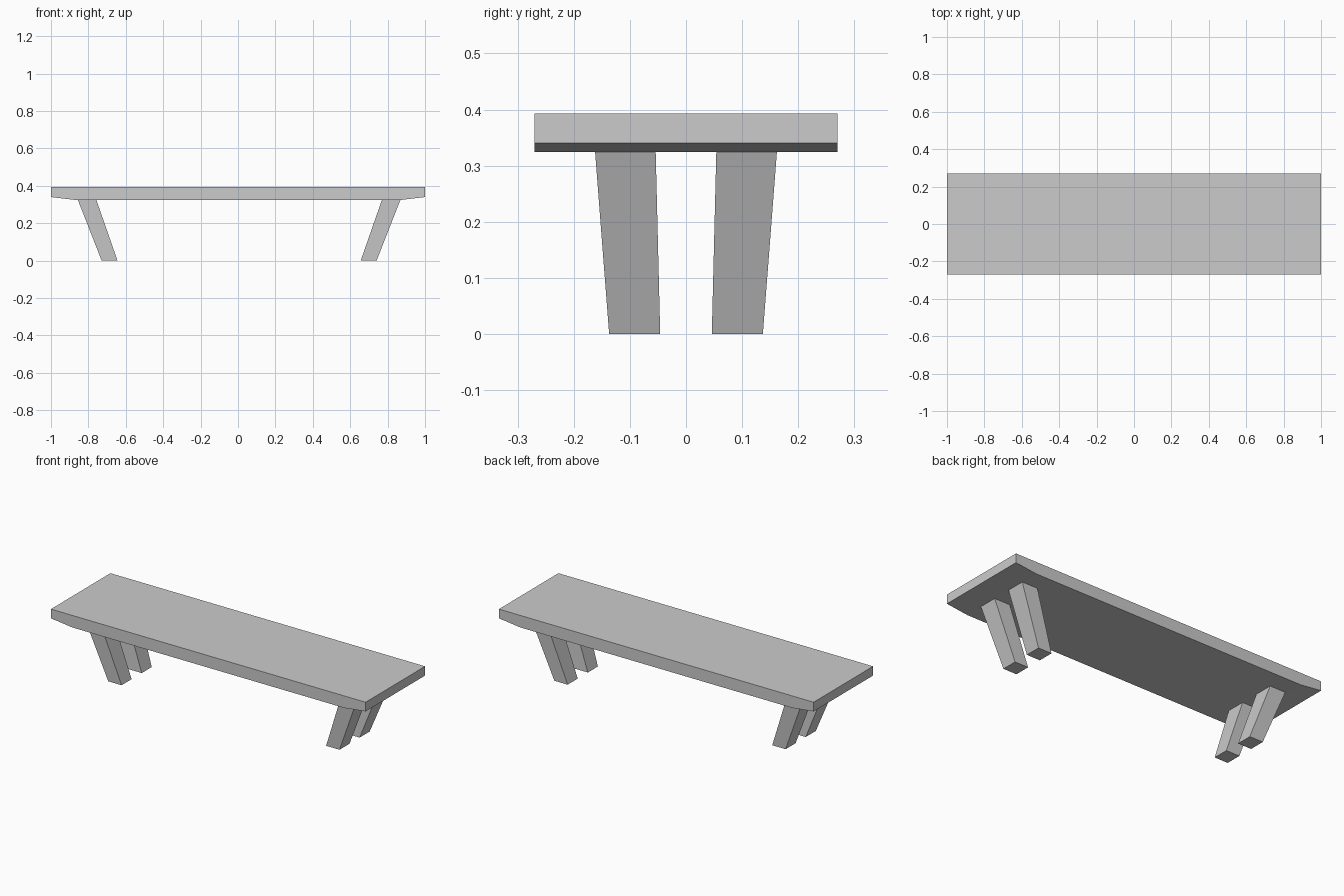
import bpy, bmesh

if "Cube" in bpy.data.objects:
    bpy.data.objects.remove(bpy.data.objects["Cube"])


def prism(name, lower, upper):
    """Solid joining two matching loops of points."""
    bm = bmesh.new()
    a = [bm.verts.new(p) for p in lower]
    b = [bm.verts.new(p) for p in upper]
    n = len(a)
    bm.faces.new(a)
    bm.faces.new(b)
    for i in range(n):
        j = (i + 1) % n
        bm.faces.new((a[i], a[j], b[j], b[i]))
    bmesh.ops.recalc_face_normals(bm, faces=bm.faces)
    mesh = bpy.data.meshes.new(name)
    bm.to_mesh(mesh)
    bm.free()
    obj = bpy.data.objects.new(name, mesh)
    bpy.context.collection.objects.link(obj)
    return obj


def rect(x0, x1, y0, y1, z):
    return [(x0, y0, z), (x1, y0, z), (x1, y1, z), (x0, y1, z)]


# Seat: side profile with bevelled underside ends, extruded across the depth
profile = [(-1, 0.393), (1, 0.393), (1, 0.34),
           (0.865, 0.324), (-0.865, 0.324), (-1, 0.34)]
prism("seat", [(x, -0.27, z) for x, z in profile],
      [(x, 0.27, z) for x, z in profile])

# Legs: tapered, leaning inward toward the floor
for side, sx in (("left", -1), ("right", 1)):
    for end, sy in (("front", -1), ("back", 1)):
        foot = rect(sx * 0.65, sx * 0.735, sy * 0.046, sy * 0.137, 0)
        head = rect(sx * 0.763, sx * 0.862, sy * 0.054, sy * 0.162, 0.324)
        leg = prism(f"{end}_{side}_leg", foot, head)
        leg.location.x = 0.006
